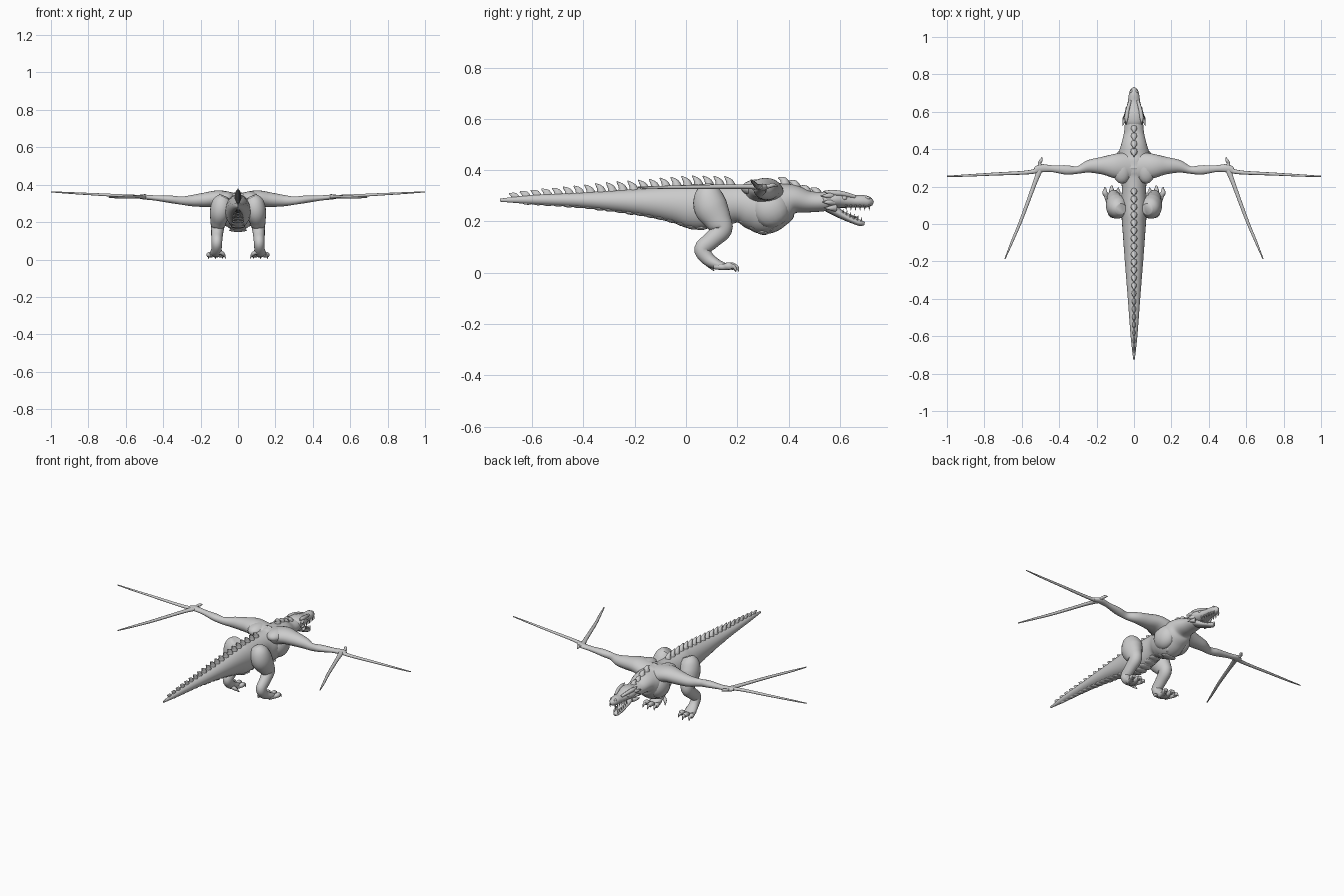
import bpy, bmesh, math
from mathutils import Vector, Matrix

X, Y, Z = Vector((1, 0, 0)), Vector((0, 1, 0)), Vector((0, 0, 1))


def spline(pts, sub):
    """Smooth curve through tuples of any length."""
    out = []
    for i in range(len(pts) - 1):
        a, b, c, d = (pts[max(0, min(len(pts) - 1, k))] for k in range(i - 1, i + 3))
        for s in range(sub):
            t = s / sub
            out.append([0.5 * (2 * q + (r - p) * t + (2 * p - 5 * q + 4 * r - u) * t * t
                               + (3 * q - p - 3 * r + u) * t ** 3)
                        for p, q, r, u in zip(a, b, c, d)])
    return out + [list(pts[-1])]


def loft(bm, pts, ref, n=16, sub=5):
    """Tube through (x, y, z, radius along ref, other radius)."""
    path = spline(pts, sub)
    pos = [Vector(p[:3]) for p in path]
    rings = []
    for i, p in enumerate(path):
        t = (pos[min(i + 1, len(pos) - 1)] - pos[max(i - 1, 0)]).normalized()
        h = t.cross(ref).normalized()
        w = h.cross(t).normalized()
        rw, rh = max(p[3], .001), max(p[4], .001)
        rings.append([bm.verts.new(pos[i] + w * rw * math.cos(k * math.tau / n)
                                   + h * rh * math.sin(k * math.tau / n)) for k in range(n)])
    for a, b in zip(rings, rings[1:]):
        for k in range(n):
            bm.faces.new((a[k], a[(k + 1) % n], b[(k + 1) % n], b[k]))
    bm.faces.new(rings[0])
    bm.faces.new(rings[-1])


def ball(bm, c, r, rot_x=0):
    bmesh.ops.create_uvsphere(bm, u_segments=16, v_segments=10, radius=1, matrix=Matrix.Translation(c)
                              @ Matrix.Rotation(rot_x, 4, 'X') @ Matrix.Diagonal((*r, 1)))


def finish(name, bm, mirror=False):
    bmesh.ops.recalc_face_normals(bm, faces=bm.faces)
    me = bpy.data.meshes.new(name)
    bm.to_mesh(me)
    bm.free()
    ob = bpy.data.objects.new(name, me)
    bpy.context.collection.objects.link(ob)
    if mirror:
        ob.modifiers.new("Mirror", 'MIRROR').use_mirror_merge = False
    bpy.ops.object.select_all(action='DESELECT')
    ob.select_set(True)
    bpy.context.view_layer.objects.active = ob
    bpy.ops.object.shade_smooth_by_angle(angle=math.radians(50))


# Body: tail tip to neck
body = [(0, y, z, w, h) for y, z, w, h in (
    (-.725, .283, .004, .006), (-.6, .285, .018, .018), (-.4, .283, .033, .03), (-.2, .277, .049, .05),
    (-.05, .268, .06, .072), (.03, .258, .066, .088), (.1, .26, .07, .085), (.2, .27, .065, .074),
    (.26, .261, .08, .093), (.31, .256, .088, .105), (.37, .272, .085, .086), (.42, .286, .07, .058),
    (.48, .277, .055, .042), (.54, .277, .048, .037), (.57, .28, .04, .03))]
bm = bmesh.new()
loft(bm, body, X, 28, 6)
finish("body", bm)
profile = spline(body, 12)


def at(y):
    return min(profile, key=lambda p: abs(p[1] - y))


# Spines along the back and smaller ones on the neck
bm = bmesh.new()
for i in range(29):
    y = -.67 + i * .042
    if .2 < y < .36:
        continue
    p = at(y)
    h = .032 * min(1, .35 + (y + .7) / .6) if y < .2 else .014
    top, w = p[2] + p[4], min(.02, .35 * p[3] + .003)
    loft(bm, [(0, y + .006, top - .014, w, .022), (0, y, top + h * .35, w * .7, .014),
              (0, y - .02, top + h, .002, .002)], X, 8, 3)
finish("back_spines", bm)

# Belly plates under the tail and chest
bm = bmesh.new()
for i in range(26):
    y = -.62 + i * .04
    p = at(y)
    slope = (at(y + .02)[2] - at(y + .02)[4]) - (at(y - .02)[2] - at(y - .02)[4])
    ball(bm, (0, y, p[2] - p[4] + .006), (p[3] * .55, .023, .009), math.atan2(slope, .04))
finish("belly_plates", bm)

# Shoulder and arm, with chest and shoulder blade muscles
bm = bmesh.new()
loft(bm, [(.02, .305, .305, .08, .05), (.1, .31, .325, .066, .045), (.17, .312, .32, .047, .039),
          (.24, .308, .315, .034, .031), (.3, .289, .315, .02, .022), (.36, .289, .322, .025, .02),
          (.44, .296, .329, .018, .014), (.5, .298, .334, .022, .013), (.53, .288, .336, .012, .01)], Y, 20)
finish("arms", bm, True)
bm = bmesh.new()
ball(bm, (.05, .33, .25), (.055, .075, .075), .5)
ball(bm, (.065, .29, .33), (.05, .075, .035))
finish("chest_muscles", bm, True)

# Long wing fingers and thumb claw
bm = bmesh.new()
loft(bm, [(.49, .298, .334, .018, .012), (.56, .277, .338, .011, .009), (.75, .267, .348, .008, .007),
          (.9, .259, .356, .006, .005), (1, .255, .362, .003, .003)], Y, 10)
loft(bm, [(.5, .3, .334, .012, .018), (.53, .22, .336, .009, .012), (.6, .03, .334, .008, .009),
          (.65, -.09, .333, .006, .007), (.69, -.187, .333, .003, .003)], Z, 10)
loft(bm, [(.5, .295, .334, .011, .016), (.505, .325, .338, .008, .009), (.497, .34, .342, .008, .009),
          (.492, .358, .338, .001, .001)], Z, 10)
finish("wing_fingers", bm, True)

# Hind legs
bm = bmesh.new()
loft(bm, [(.07, .08, .335, .03, .03), (.083, .085, .305, .053, .055), (.095, .097, .255, .056, .066),
          (.105, .125, .205, .043, .053), (.109, .14, .168, .035, .04), (.112, .1, .127, .031, .034),
          (.113, .064, .092, .028, .032), (.115, .085, .055, .028, .027), (.118, .12, .033, .033, .021),
          (.12, .155, .024, .03, .012)], X, 20)
finish("hind_legs", bm, True)

# Toes with claws
bm = bmesh.new()
for dx, y1 in ((-.035, .175), (0, .188), (.035, .178)):
    x0, x1 = .118 + dx * .5, .12 + dx
    loft(bm, [(x0, .11, .026, .012, .013), ((x0 + x1) / 2, .145, .022, .013, .012),
              (x1, y1 - .012, .026, .014, .015), (x1, y1, .022, .011, .014)], X, 10)
    loft(bm, [(x1, y1 - .008, .026, .01, .011), (x1, y1 + .01, .022, .007, .008),
              (x1 + dx * .1, y1 + .018, .004, .001, .001)], X, 8)
loft(bm, [(.112, .08, .045, .012, .012), (.08, .09, .03, .01, .01), (.066, .11, .006, .001, .001)], Y, 8)
finish("toes", bm, True)

# Skull and lower jaw
bm = bmesh.new()
loft(bm, [(0, y, z, w, h) for y, z, w, h in (
    (.525, .283, .04, .026), (.55, .285, .054, .034), (.585, .286, .053, .034), (.62, .282, .042, .029),
    (.655, .279, .033, .024), (.69, .279, .028, .024), (.715, .275, .021, .02), (.73, .27, .006, .008))], X, 20)
finish("skull", bm)
bm = bmesh.new()
loft(bm, [(0, .555, .258, .042, .022), (0, .6, .23, .034, .017), (0, .65, .204, .026, .012),
          (0, .68, .194, .019, .012), (0, .697, .192, .006, .006)], X, 16)
loft(bm, [(0, .58, .25, .015, .008), (0, .63, .226, .014, .006), (0, .672, .214, .004, .003)], X, 10)
finish("lower_jaw", bm)

# Brow ridges, cheek spikes, eyes and nostrils
bm = bmesh.new()
loft(bm, [(.02, .66, .296, .008, .007), (.033, .615, .307, .01, .01), (.04, .57, .312, .011, .011),
          (.042, .535, .318, .001, .001)], X, 8)
for z, y in ((.3, .535), (.275, .54), (.252, .548)):
    loft(bm, [(.04, y + .035, z, .014, .012), (.053, y + .015, z, .009, .009),
              (.061, y - .01, z, .001, .001)], Z, 8, 3)
ball(bm, (.036, .617, .291), (.009, .011, .009))
ball(bm, (.014, .708, .291), (.007, .011, .007))
finish("brows_and_cheek_spikes", bm, True)

# Teeth in both jaws
bm = bmesh.new()
for i in range(6):
    y = .625 + i * .018
    x = .03 - i * .0025
    loft(bm, [(x, y, .264, .005, .005), (x, y, .243, .001, .001)], X, 6, 1)
    y, z = .61 + i * .0145, .228 - i * .006
    loft(bm, [(x - .004, y, z, .004, .004), (x - .004, y + .004, z + .02, .001, .001)], X, 6, 1)
finish("teeth", bm, True)
